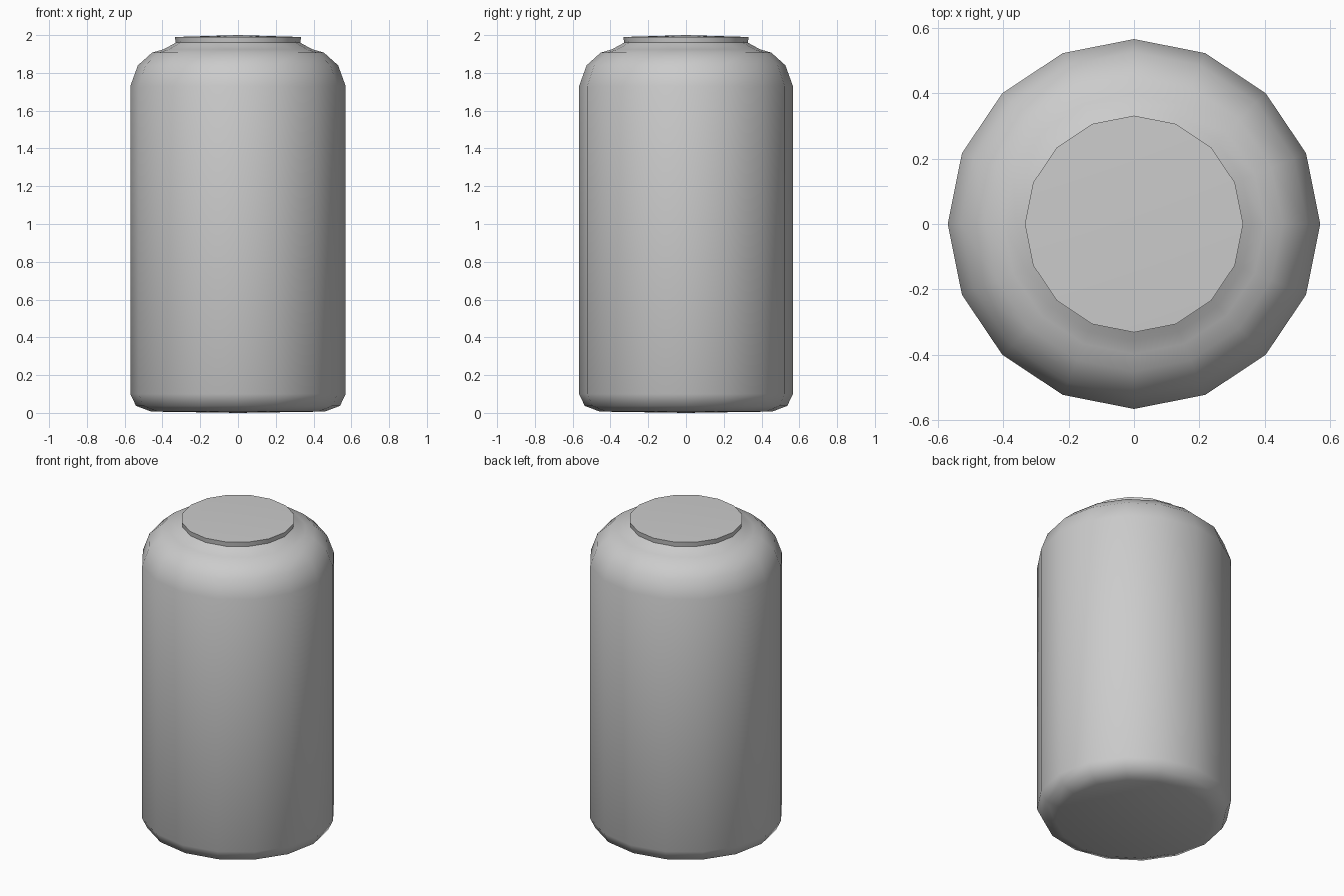
import bpy, bmesh
from math import cos, sin, radians, tau

if "Cube" in bpy.data.objects:
    bpy.data.objects.remove(bpy.data.objects["Cube"])

SIDES = 16


def lathe(name, profile):
    """Revolve (radius, z) points around z; radius 0 becomes a pole."""
    bm = bmesh.new()
    rings = []
    for r, z in profile:
        if r == 0:
            rings.append([bm.verts.new((0, 0, z))] * SIDES)
        else:
            rings.append([bm.verts.new((r * cos(tau * i / SIDES),
                                        0.993 * r * sin(tau * i / SIDES), z))
                          for i in range(SIDES)])
    for a, b in zip(rings, rings[1:]):
        for i in range(SIDES):
            j = (i + 1) % SIDES
            bm.faces.new(list(dict.fromkeys((a[i], a[j], b[j], b[i]))))
    bmesh.ops.recalc_face_normals(bm, faces=bm.faces)
    mesh = bpy.data.meshes.new(name)
    bm.to_mesh(mesh)
    bm.free()
    obj = bpy.data.objects.new(name, mesh)
    bpy.context.collection.objects.link(obj)
    bpy.ops.object.select_all(action='DESELECT')
    obj.select_set(True)
    bpy.context.view_layer.objects.active = obj
    bpy.ops.object.shade_smooth_by_angle(angle=radians(50))
    return obj


# Canister: base, straight wall, rounded shoulder, neck and slightly domed lid
lathe("canister", [
    (0, 0), (0.46, 0.007), (0.54, 0.037), (0.57, 0.10),
    (0.57, 1.73), (0.53, 1.84), (0.455, 1.907), (0.40, 1.923),
    (0.36, 1.943), (0.33, 1.96), (0.334, 1.99), (0, 2.0),
])
